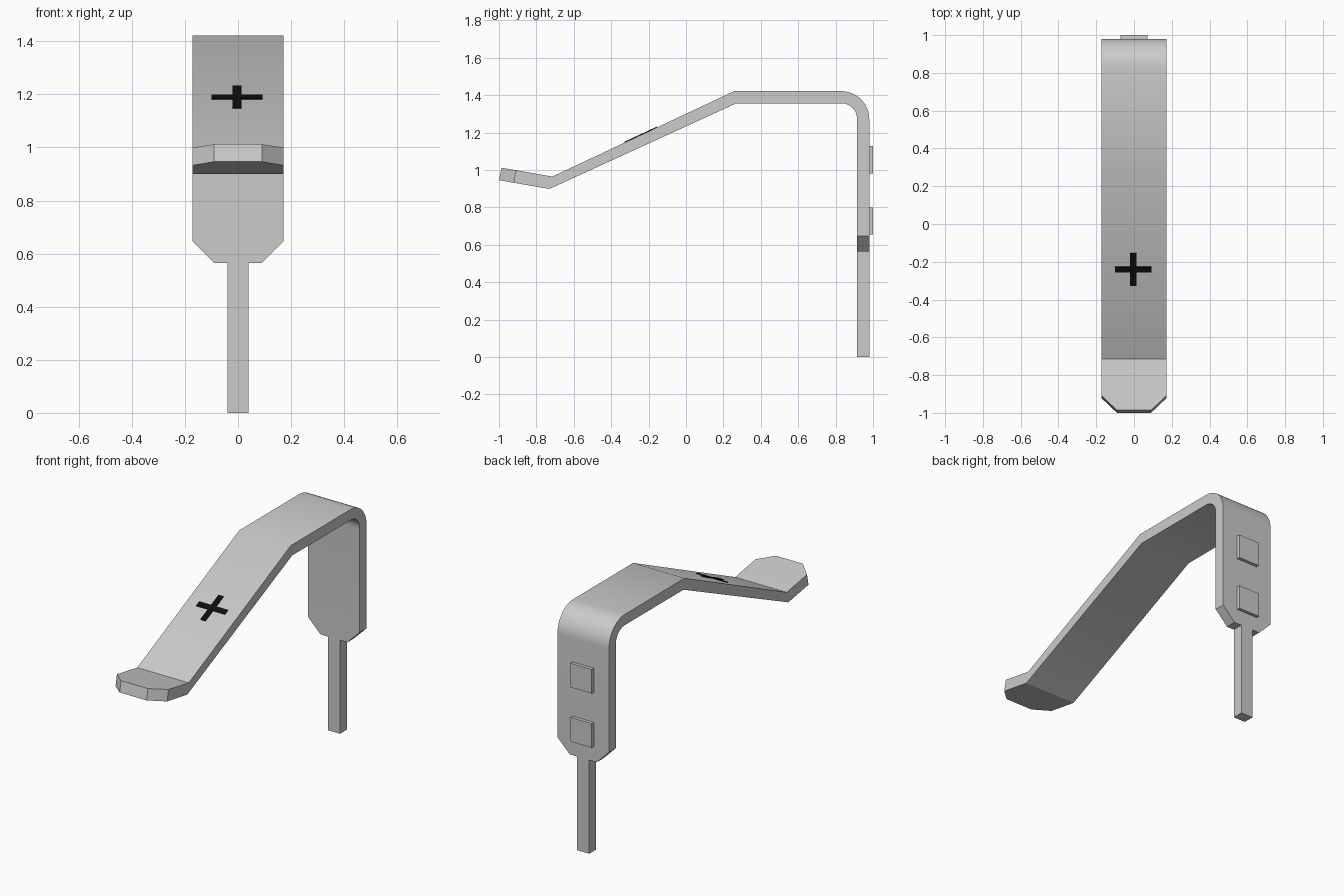
import bpy, bmesh, math
from mathutils import Matrix

cube = bpy.data.objects.get("Cube")
if cube:
    bpy.data.objects.remove(cube, do_unlink=True)


def material(name, color):
    m = bpy.data.materials.new(name)
    m.use_nodes = True
    m.diffuse_color = color
    m.node_tree.nodes["Principled BSDF"].inputs["Base Color"].default_value = color
    return m


GREY = material("light grey metal", (0.6, 0.6, 0.6, 1))
BLACK = material("black mark", (0.004, 0.004, 0.004, 1))


def make_object(name, bm, mat):
    bmesh.ops.recalc_face_normals(bm, faces=bm.faces)
    mesh = bpy.data.meshes.new(name)
    bm.to_mesh(mesh)
    bm.free()
    mesh.materials.append(mat)
    ob = bpy.data.objects.new(name, mesh)
    bpy.context.collection.objects.link(ob)
    return ob


def box(name, x, y, z, mat):
    """Box from (min, max) ranges."""
    bm = bmesh.new()
    bmesh.ops.create_cube(bm, size=1)
    for v in bm.verts:
        v.co = [r[0] if c < 0 else r[1] for c, r in zip(v.co, (x, y, z))]
    return make_object(name, bm, mat)


# Bent strip: stations of (outer y, z), (inner y, z), half width
W, N = 0.172, 0.09
stations = [
    ((-0.986, 1.012), (-1.0, 0.946), N),
    ((-0.908, 0.999), (-0.922, 0.932), W),
    ((-0.715, 0.965), (-0.730, 0.899), W),
    ((0.258, 1.422), (0.270, 1.357), W),
]
cy, cz, outer, inner = 0.83, 1.272, 0.15, 0.085
for i in range(13):                      # rounded corner
    a = math.pi / 2 * (1 - i / 12)
    c, s = math.cos(a), math.sin(a)
    stations.append(((cy + outer * c, cz + outer * s),
                     (cy + inner * c, cz + inner * s), W))
stations += [((0.98, 0.647), (0.915, 0.647), W),
             ((0.98, 0.565), (0.915, 0.565), N)]

bm = bmesh.new()
rings = []
for o, i, w in stations:
    rings.append([bm.verts.new(p) for p in
                  ((-w, *o), (w, *o), (w, *i), (-w, *i))])
for r, q in zip(rings, rings[1:]):
    for k in range(4):
        n = (k + 1) % 4
        bm.faces.new((r[k], r[n], q[n], q[k]))
bm.faces.new(rings[0])
bm.faces.new(rings[-1])
strip = make_object("bent_strip", bm, GREY)
bpy.context.view_layer.objects.active = strip
strip.select_set(True)
bpy.ops.object.shade_smooth_by_angle(angle=math.radians(30))
strip.select_set(False)

# Narrow stem below the strip
box("stem", (-0.04, 0.04), (0.915, 0.98), (0, 0.565), GREY)

# Square pads on the back
for name, z in (("lower_pad", 0.728), ("upper_pad", 1.055)):
    box(name, (-0.071, 0.071), (0.975, 1.0), (z - 0.073, z + 0.073), GREY)

# Cross mark lying on the slope, a thin extruded outline
L, h = 0.096, 0.017
quarter = [(h, h), (h, L), (-h, L)]
bm = bmesh.new()
outline = []
for k in range(4):
    rot = Matrix.Rotation(k * math.pi / 2, 3, 'Z')
    outline += [bm.verts.new(rot @ Matrix.Identity(3) @ bm_co)
                for bm_co in (Matrix(((x, 0, 0), (y, 0, 0), (0, 0, 0))).col[0]
                              for x, y in quarter)]
face = bm.faces.new(outline)
top = bmesh.ops.extrude_face_region(bm, geom=[face])["geom"]
bmesh.ops.translate(bm, vec=(0, 0, 0.006),
                    verts=[v for v in top if isinstance(v, bmesh.types.BMVert)])
cross = make_object("cross_mark", bm, BLACK)
slope = math.atan2(1.422 - 0.965, 0.258 + 0.715)
y = -0.24
cross.location = (-0.004, y, 0.965 + (y + 0.715) * math.tan(slope) - 0.002)
cross.rotation_euler = (slope, 0, 0)
